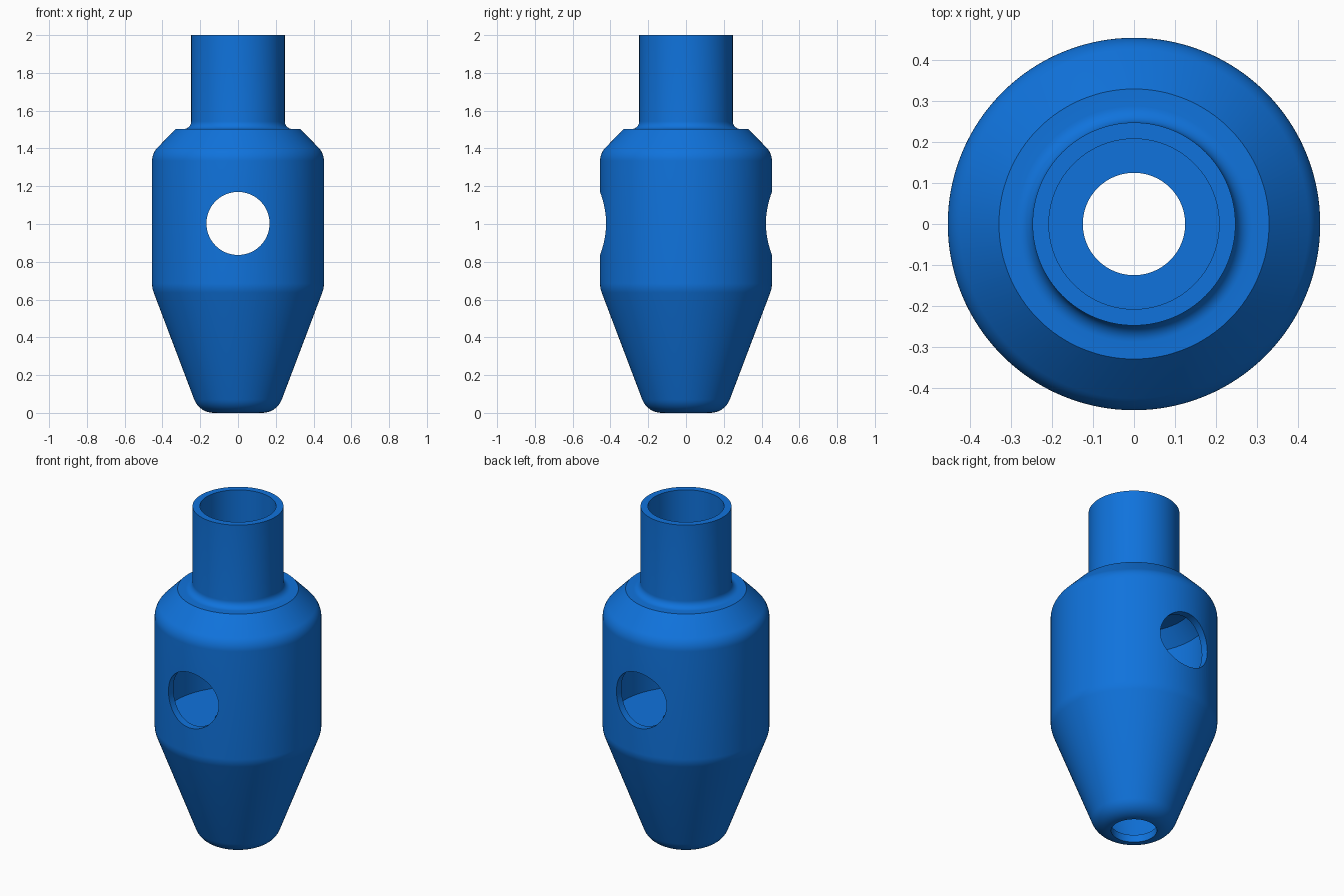
import bpy, bmesh, math
from mathutils import Vector

cube = bpy.data.objects.get("Cube")
if cube:
    bpy.data.objects.remove(cube, do_unlink=True)

SEGMENTS = 128

blue = bpy.data.materials.new("blue")
blue.use_nodes = True
colour = (0.005, 0.171, 0.716, 1)
blue.diffuse_color = colour
blue.node_tree.nodes["Principled BSDF"].inputs["Base Color"].default_value = colour


def rounded(corners, steps=8):
    """Closed profile from (radius, height, fillet radius) corners."""
    points = []
    for i, (r, z, fillet) in enumerate(corners):
        p = Vector((r, z))
        if not fillet:
            points.append(p)
            continue
        a = (Vector(corners[i - 1][:2]) - p).normalized()
        b = (Vector(corners[(i + 1) % len(corners)][:2]) - p).normalized()
        half = a.angle(b) / 2
        centre = p + (a + b).normalized() * fillet / math.sin(half)
        reach = fillet / math.tan(half)
        start, end = p + a * reach - centre, p + b * reach - centre
        sweep = start.angle(end)
        for k in range(steps + 1):
            t = k / steps
            points.append(centre + (start * math.sin((1 - t) * sweep)
                                    + end * math.sin(t * sweep)) / math.sin(sweep))
    return points


def lathe(name, profile):
    """Turn a closed profile around the z axis."""
    bm = bmesh.new()
    rings = []
    for s in range(SEGMENTS):
        a = math.tau * s / SEGMENTS
        rings.append([bm.verts.new((p.x * math.cos(a), p.x * math.sin(a), p.y))
                      for p in profile])
    n = len(profile)
    for s in range(SEGMENTS):
        here, there = rings[s], rings[(s + 1) % SEGMENTS]
        for j in range(n):
            k = (j + 1) % n
            bm.faces.new((here[j], there[j], there[k], here[k]))
    bmesh.ops.recalc_face_normals(bm, faces=bm.faces)
    mesh = bpy.data.meshes.new(name)
    bm.to_mesh(mesh)
    bm.free()
    obj = bpy.data.objects.new(name, mesh)
    bpy.context.collection.objects.link(obj)
    mesh.materials.append(blue)
    return obj


# Outer skin: rounded tip, cone, drum, shoulder and neck tube
outside = [
    (0.125, 0, 0), (0.205, 0, 0.11), (0.455, 0.66, 0.14),
    (0.455, 1.375, 0.1), (0.33, 1.503, 0), (0.248, 1.503, 0.04), (0.248, 2, 0),
]
# Inner skin: neck bore, upper chamber, pierced floor, lower chamber, tip hole
inside = [
    (0.208, 2, 0), (0.208, 1.46, 0), (0.33, 1.44, 0), (0.412, 1.355, 0),
    (0.412, 0.72, 0), (0.125, 0.72, 0), (0.125, 0.67, 0), (0.405, 0.67, 0),
    (0.18, 0.045, 0), (0.125, 0.045, 0),
]
body = lathe("hollow_body", rounded(outside + inside))

# Round window bored through front and back walls
bpy.ops.mesh.primitive_cylinder_add(vertices=96, radius=0.167, depth=2,
                                    location=(0, 0, 1.003),
                                    rotation=(math.pi / 2, 0, 0))
cutter = bpy.context.object
cutter.name = "window_cutter"
cutter.hide_render = True
cutter.data.materials.append(blue)

cut = body.modifiers.new("window", 'BOOLEAN')
cut.operation = 'DIFFERENCE'
cut.solver = 'EXACT'
cut.object = cutter

bpy.ops.object.select_all(action='DESELECT')
body.select_set(True)
bpy.context.view_layer.objects.active = body
bpy.ops.object.modifier_apply(modifier=cut.name)
bpy.data.objects.remove(cutter, do_unlink=True)
bpy.ops.object.shade_smooth_by_angle(angle=math.radians(30))
